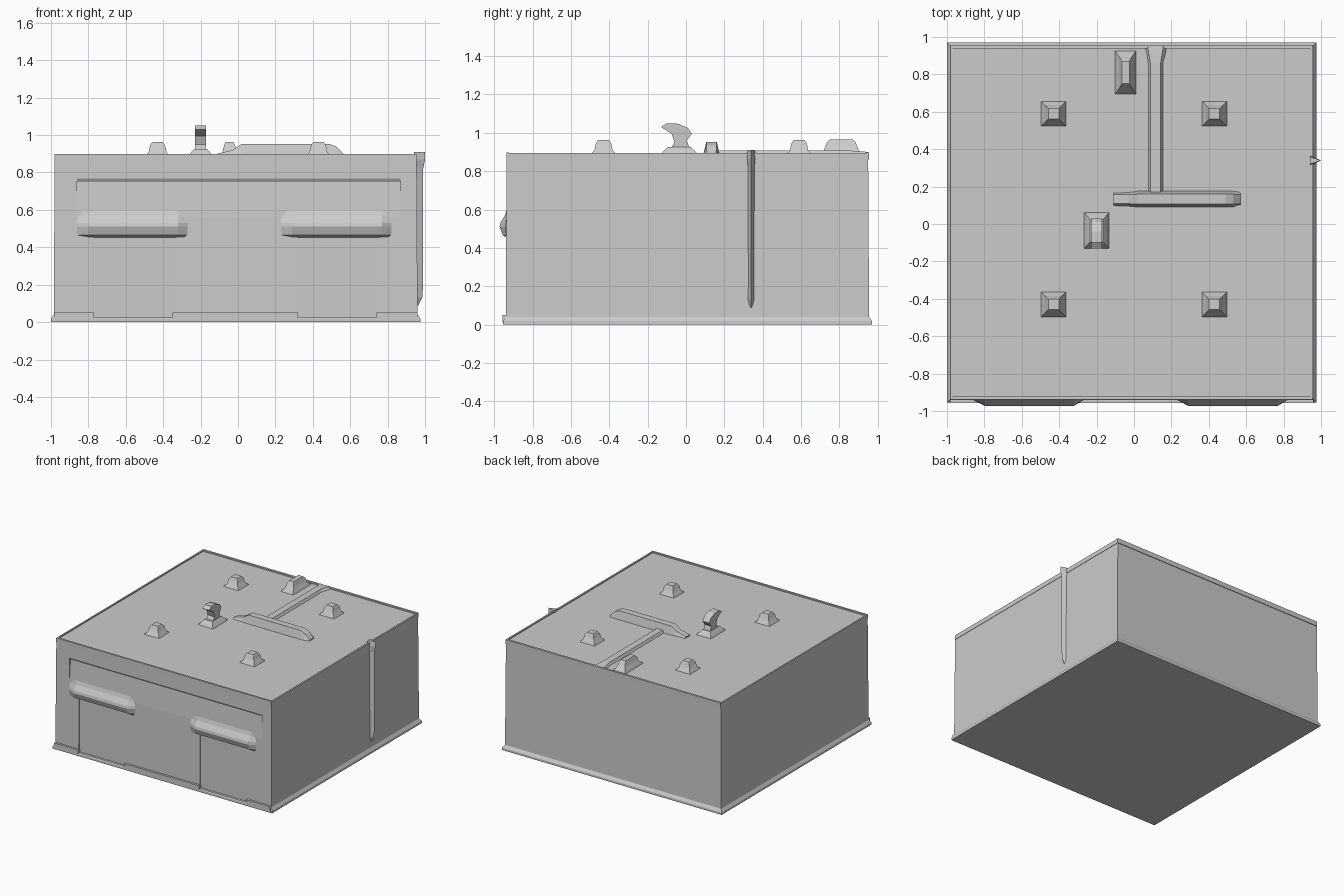
import bpy
import bmesh

if "Cube" in bpy.data.objects:
    bpy.data.objects.remove(bpy.data.objects["Cube"])

ROOF = 0.888


def add_mesh(name, verts, faces, smooth=False):
    mesh = bpy.data.meshes.new(name)
    mesh.from_pydata(verts, [], faces)
    bm = bmesh.new()
    bm.from_mesh(mesh)
    bmesh.ops.recalc_face_normals(bm, faces=bm.faces)
    bm.to_mesh(mesh)
    bm.free()
    obj = bpy.data.objects.new(name, mesh)
    bpy.context.collection.objects.link(obj)
    if smooth:
        bpy.context.view_layer.objects.active = obj
        obj.select_set(True)
        bpy.ops.object.shade_smooth_by_angle(angle=0.7)
        obj.select_set(False)
    return obj


def loft(name, rings, smooth=False):
    """Skin equal-length rings of points and cap both ends."""
    n = len(rings[0])
    verts = [p for r in rings for p in r]
    faces = [(k * n + i, k * n + (i + 1) % n, (k + 1) * n + (i + 1) % n, (k + 1) * n + i)
             for k in range(len(rings) - 1) for i in range(n)]
    faces += [tuple(range(n)), tuple(range(len(verts) - n, len(verts)))]
    return add_mesh(name, verts, faces, smooth)


def rect(x0, x1, y0, y1, z):
    return [(x0, y0, z), (x1, y0, z), (x1, y1, z), (x0, y1, z)]


def box(name, x0, x1, y0, y1, z0, z1):
    return loft(name, [rect(x0, x1, y0, y1, z0), rect(x0, x1, y0, y1, z1)])


def extrude_x(name, profile, x0, x1):
    return loft(name, [[(x, y, z) for y, z in profile] for x in (x0, x1)])


def cut(target, cutter):
    mod = target.modifiers.new(cutter.name, 'BOOLEAN')
    mod.operation = 'DIFFERENCE'
    mod.object = cutter
    cutter.hide_render = True
    cutter.display_type = 'WIRE'


def flared(name, cx, cy, levels):
    """Rectangular roof fitting: (half x, half y, z) at each level."""
    loft(name, [rect(cx - a, cx + a, cy - b, cy + b, z) for a, b, z in levels], True)


# Main building block with a flared foot
hall = loft("building_block", [
    rect(-1.0, 0.975, -0.955, 0.97, 0.0),
    rect(-1.0, 0.975, -0.955, 0.97, 0.018),
    rect(-0.985, 0.96, -0.94, 0.955, 0.04),
    rect(-0.98, 0.955, -0.935, 0.95, ROOF)])

# Shallow sloping recess above the awnings
cut(hall, extrude_x("sign_recess_cutter",
                    [(-1.1, 0.56), (-0.937, 0.56), (-0.925, 0.75), (-0.937, 0.77), (-1.1, 0.77)],
                    -0.86, 0.87))

for side, x0, x1 in (("left", -0.80, -0.32), ("right", 0.29, 0.77)):
    # Doorway set slightly into the front
    cut(hall, box(f"{side}_doorway_cutter", x0 + 0.025, x1 - 0.01, -1.1, -0.932, 0.025, 0.50))
    # Draped awning above the doorway
    xs = [(x0 - 0.06, 0.0), (x0, 1.0), (x1, 1.0), (x1 + 0.05, 0.0)]
    shape = [(-0.928, 0.62), (-0.944, 0.57), (-0.968, 0.53), (-0.972, 0.51),
             (-0.955, 0.465), (-0.928, 0.45)]
    loft(f"{side}_awning", [[(x, -0.928 + (y + 0.928) * (0.3 + 0.7 * k), z)
                            for y, z in shape] for x, k in xs])

# Kerb strips between the doorways
for i, (x0, x1) in enumerate(((-0.985, -0.77), (-0.35, 0.32), (0.74, 0.96))):
    box(f"front_kerb_{i + 1}", x0, x1, -0.957, -0.93, 0.01, 0.05)

# Thin raised roof edge
box("roof_edge_front", -0.98, 0.955, -0.937, -0.922, 0.86, 0.898)
box("roof_edge_back", -0.98, 0.955, 0.938, 0.955, 0.86, 0.898)
box("roof_edge_left", -0.982, -0.97, -0.93, 0.95, 0.86, 0.896)
box("roof_edge_right", 0.945, 0.958, -0.93, 0.95, 0.86, 0.896)

# Four small roof vents
for i, x in enumerate((-0.43, 0.43)):
    for j, y in enumerate((-0.43, 0.59)):
        flared(f"roof_vent_{2 * i + j + 1}", x, y,
               [(0.07, 0.07, ROOF - 0.01), (0.065, 0.065, ROOF + 0.003), (0.048, 0.048, 0.907),
                (0.04, 0.04, 0.945), (0.028, 0.028, 0.962)])

# Longer vent near the back edge
flared("back_vent", -0.045, 0.81,
       [(0.06, 0.12, ROOF - 0.01), (0.055, 0.115, ROOF + 0.003), (0.038, 0.09, 0.91),
        (0.028, 0.075, 0.95), (0.02, 0.06, 0.964)])

# Curved chimney hood
flared("chimney_foot", -0.2, -0.035,
       [(0.07, 0.10, ROOF - 0.01), (0.065, 0.095, ROOF + 0.003), (0.035, 0.06, 0.925)])
extrude_x("chimney_hood",
          [(-0.09, 0.90), (-0.06, 0.95), (-0.075, 0.995), (-0.13, 1.03), (-0.10, 1.05),
           (-0.04, 1.047), (0.01, 1.025), (0.03, 0.995), (0.005, 0.96), (0.025, 0.90)],
          -0.23, -0.17)

# Roof duct running sideways, with a low crimped end
loft("cross_duct", [[(x, 0.133 - w, ROOF - 0.01), (x, 0.133 - w * 0.6, z),
                     (x, 0.133 + w * 0.6, z), (x, 0.133 + w, ROOF - 0.01)]
                    for x, w, z in ((-0.11, 0.04, 0.90), (-0.03, 0.04, 0.92), (0.02, 0.045, 0.953),
                                    (0.49, 0.045, 0.953), (0.53, 0.045, 0.935), (0.57, 0.04, 0.895))])

# Low duct running to the back edge, widening at its end
loft("back_duct", [[(0.115 - w, y, ROOF - 0.01), (0.115 - w * 0.6, y, z),
                    (0.115 + w * 0.6, y, z), (0.115 + w, y, ROOF - 0.01)]
                   for y, w, z in ((0.13, 0.045, 0.907), (0.86, 0.045, 0.907), (0.95, 0.07, 0.9))])

# Drainpipe on the right wall, with a wider head
loft("drainpipe", [[(0.94, 0.34 - w, z), (d, 0.34, z), (0.94, 0.34 + w, z)]
                   for z, w, d in ((0.09, 0.02, 0.965), (0.13, 0.028, 0.985), (0.20, 0.024, 0.99),
                                   (0.82, 0.024, 0.99), (0.87, 0.03, 1.0), (0.91, 0.02, 1.0))])
